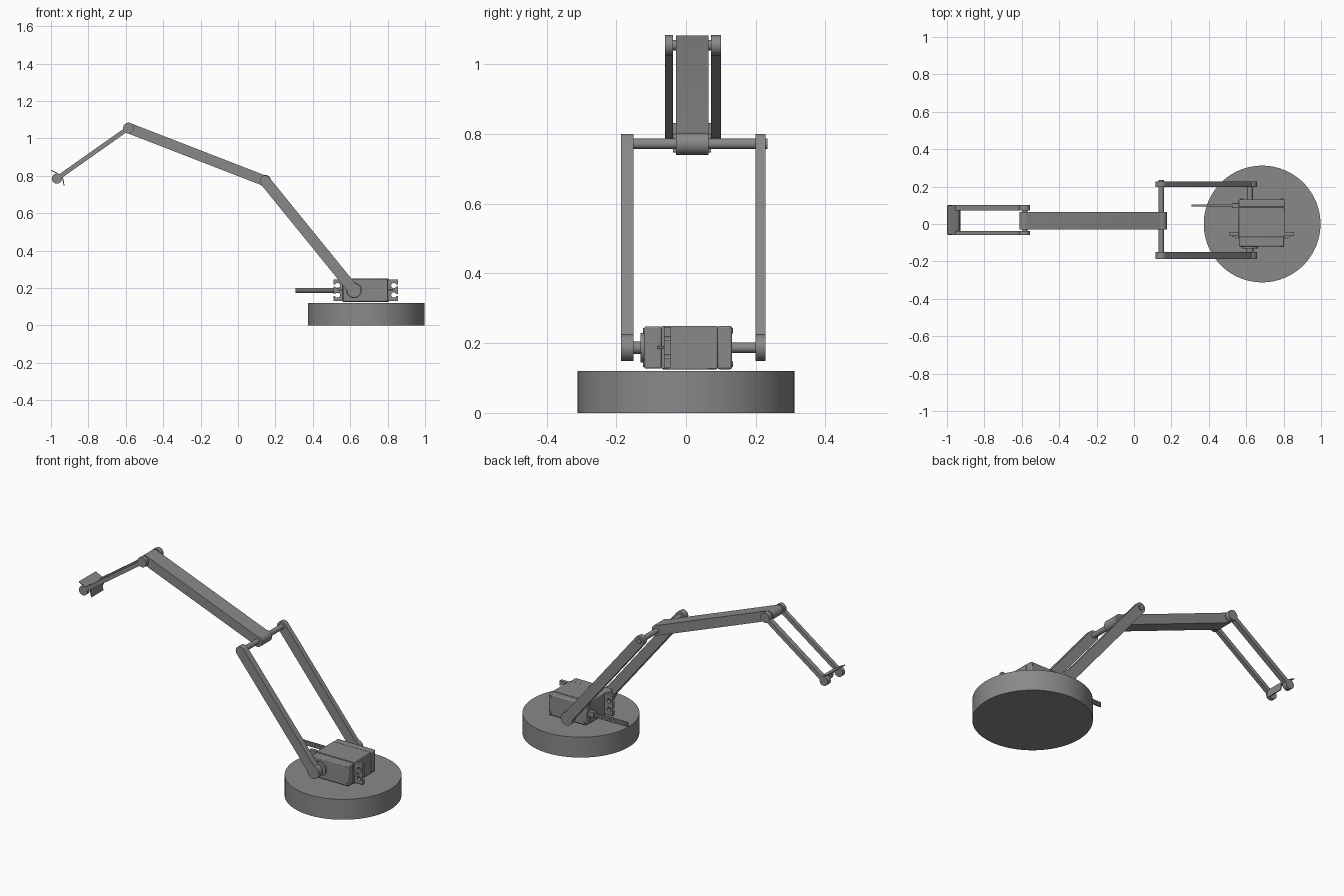
import bpy, bmesh, math
from mathutils import Vector

if "Cube" in bpy.data.objects:
    bpy.data.objects.remove(bpy.data.objects["Cube"])

grey = bpy.data.materials.new("mid_grey")
grey.use_nodes = True
COLOUR = (0.25, 0.25, 0.25, 1)
grey.diffuse_color = COLOUR
grey.node_tree.nodes["Principled BSDF"].inputs["Base Color"].default_value = COLOUR


def finish(name, bm):
    bmesh.ops.recalc_face_normals(bm, faces=bm.faces)
    mesh = bpy.data.meshes.new(name)
    bm.to_mesh(mesh)
    bm.free()
    mesh.materials.append(grey)
    obj = bpy.data.objects.new(name, mesh)
    bpy.context.collection.objects.link(obj)
    bpy.ops.object.select_all(action='DESELECT')
    obj.select_set(True)
    bpy.context.view_layer.objects.active = obj
    bpy.ops.object.shade_smooth_by_angle(angle=math.radians(30))
    return obj


def prism(name, outline, lo, hi, axis="y"):
    """Extrude an outline: (x, z) along y, or (x, y) along z."""
    bm = bmesh.new()
    place = (lambda a, b, t: (a, t, b)) if axis == "y" else (lambda a, b, t: (a, b, t))
    face = bm.faces.new([bm.verts.new(place(a, b, lo)) for a, b in outline])
    out = bmesh.ops.extrude_face_region(bm, geom=[face])
    verts = [v for v in out["geom"] if isinstance(v, bmesh.types.BMVert)]
    bmesh.ops.translate(bm, verts=verts, vec=place(0, 0, hi - lo))
    return finish(name, bm)


def arc(c, r, a0, a1, n):
    return [(c[0] + r * math.cos(a0 + (a1 - a0) * i / n),
             c[1] + r * math.sin(a0 + (a1 - a0) * i / n)) for i in range(n + 1)]


def disc(name, c, r, lo, hi, axis="y", n=40):
    return prism(name, arc(c, r, 0, math.tau, n)[:-1], lo, hi, axis)


def capsule(name, p, q, r, lo, hi):
    a = math.atan2(q[1] - p[1], q[0] - p[0])
    h = math.pi / 2
    return prism(name, arc(q, r, a - h, a + h, 16) + arc(p, r, a + h, a + 3 * h, 16), lo, hi)


def strip(name, p, q, half, lo, hi):
    d = (Vector(q) - Vector(p)).normalized()
    n = Vector((-d.y, d.x)) * half
    p, q = Vector(p), Vector(q)
    return prism(name, [p + n, q + n, q - n, p - n], lo, hi)


def box(name, x, y, z, bevel=0.0):
    obj = prism(name, [(x[0], z[0]), (x[1], z[0]), (x[1], z[1]), (x[0], z[1])], *y)
    if bevel:
        mod = obj.modifiers.new("soft_edges", 'BEVEL')
        mod.width = bevel
        mod.segments = 2
    return obj


# Joint positions in the side plane (x, z)
SHOULDER, ELBOW, WRIST, TIP = (0.62, 0.187), (0.145, 0.772), (-0.585, 1.055), (-0.968, 0.785)

# Round base
disc("base", (0.685, 0), 0.312, 0, 0.12, "z", 96)

# Motor housing: rear cover, middle and front gear cover
box("motor_body", (0.56, 0.805), (-0.07, 0.09), (0.125, 0.25), 0.003)
box("motor_rear_cover", (0.56, 0.805), (0.09, 0.132), (0.125, 0.25), 0.006)
box("motor_gear_cover", (0.562, 0.803), (-0.12, -0.07), (0.127, 0.248), 0.005)
for x in (0.574, 0.791):
    for z in (0.139, 0.236):
        disc("motor_screw", (x, z), 0.008, 0.13, 0.135, n=16)
        disc("motor_front_screw", (x, z), 0.008, -0.123, -0.118, n=16)

# Mounting ears with open screw slots and a triangular rib
for side, inner in ((-1, 0.56), (1, 0.805)):
    mid, outer = inner + side * 0.028, inner + side * 0.05
    outline = [(inner, 0.13), (outer, 0.13)]
    for z in (0.162, 0.213):
        outline.append((outer, z - 0.006))
        a = 0.45
        slot = arc((mid, z), 0.014, -a, a - math.tau + a - a, 14)
        outline += [(mid + side * (x - mid), y) for x, y in slot]
        outline.append((outer, z + 0.006))
    outline += [(outer, 0.246), (inner, 0.246)]
    prism("mounting_ear", outline, -0.063, -0.043)
    prism("ear_rib", [(inner, -0.063), (inner + side * 0.04, -0.063), (inner, -0.082)],
          0.183, 0.192, "z")

# Output shaft
disc("shaft_boss", SHOULDER, 0.042, -0.13, -0.118)
disc("output_shaft", SHOULDER, 0.018, -0.152, -0.125, n=24)

# Cable: strain relief and three wires
box("strain_relief", (0.525, 0.562), (0.085, 0.111), (0.172, 0.203), 0.003)
for z in (0.1785, 0.1875, 0.1965):
    box("wire", (0.308, 0.53), (0.094, 0.104), (z - 0.0045, z + 0.0045), 0.0015)

# Lower arm: two bars joined by axles
for name, lo, hi in (("right_lower_bar", -0.187, -0.15), ("left_lower_bar", 0.199, 0.228)):
    capsule(name, SHOULDER, ELBOW, 0.029, lo, hi)
    disc(name + "_hub", SHOULDER, 0.038, lo, hi)
disc("shoulder_axle", SHOULDER, 0.015, 0.125, 0.2, n=24)
disc("elbow_axle", ELBOW, 0.015, -0.155, 0.234, n=24)

# Upper arm: one wide beam
capsule("upper_beam", ELBOW, WRIST, 0.028, -0.029, 0.065)
disc("elbow_knuckle", ELBOW, 0.032, -0.029, 0.065)

# Forearm: two thin links with round ends
for name, lo, hi in (("right_link", -0.06, -0.037), ("left_link", 0.072, 0.101)):
    strip(name, WRIST, TIP, 0.012, lo, hi)
    disc(name + "_wrist_end", WRIST, 0.029, lo, hi)
    disc(name + "_tip_end", TIP, 0.027, lo, hi)
disc("wrist_axle", WRIST, 0.015, -0.04, 0.075, n=24)

# Folded plate at the tip
strip("tip_plate_upper", (-0.998, 0.829), (-0.938, 0.797), 0.0025, -0.057, 0.1)
strip("tip_plate_lower", (-0.939, 0.798), (-0.93, 0.748), 0.0025, -0.037, 0.072)
